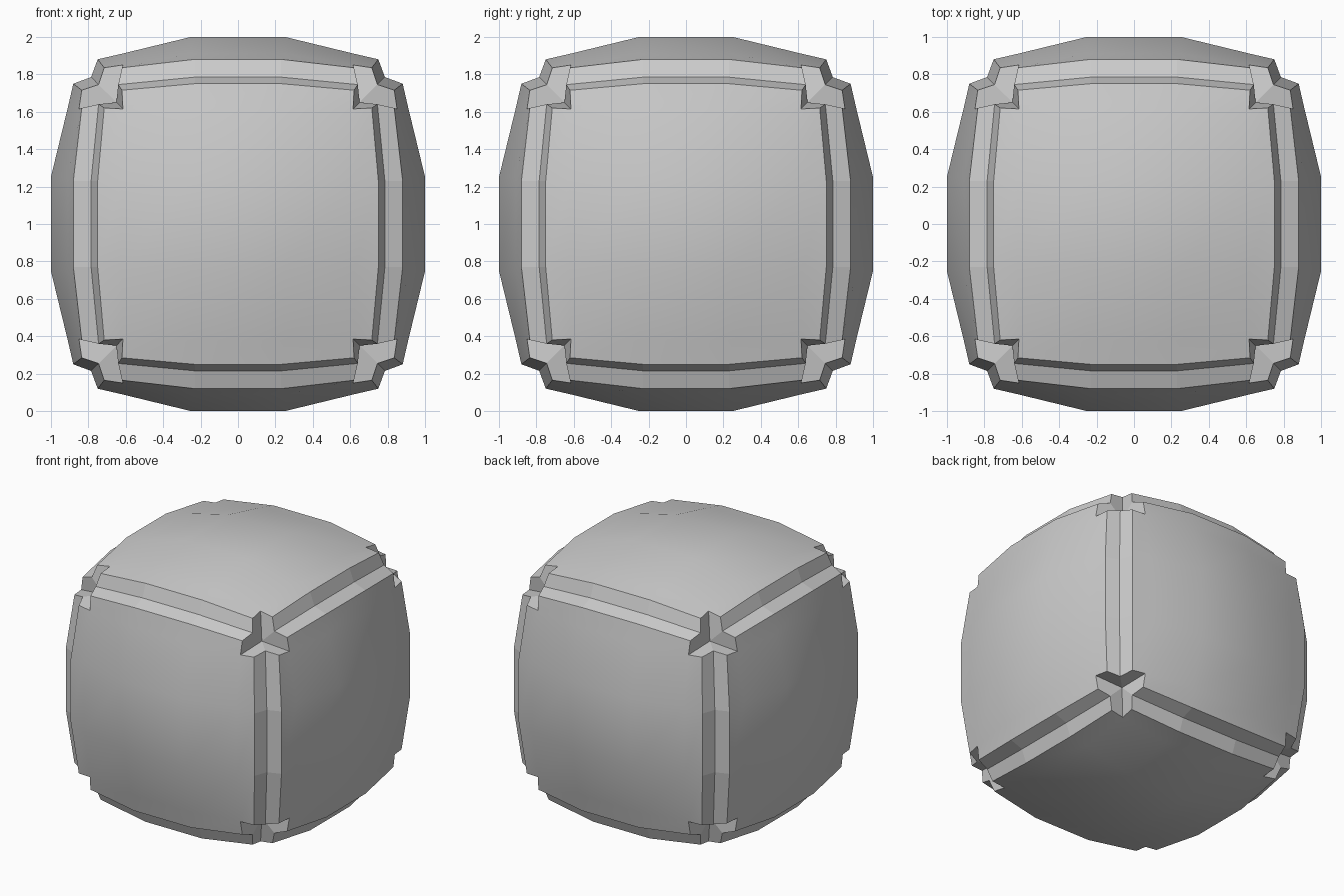
import bpy, bmesh
from math import pi
from mathutils import Matrix, Vector

if "Cube" in bpy.data.objects:
    bpy.data.objects.remove(bpy.data.objects["Cube"])

# One quarter of the bulged top panel, by grid rank (0 = centre, 2 = rim)
PANEL = {(0, 0): (.25, .25, 1), (1, 0): (.62, .25, .91), (2, 0): (.75, .23, .88),
         (1, 1): (.615, .615, .85), (2, 1): (.715, .62, .835)}
GROOVE = {0: (.785, .23, .785), 1: (.745, .64, .745)}   # bottom line of the edge groove
CORNER = (.65, .65, .65)                                # deepest point of the corner notch

RANK = [(2, -1), (1, -1), (0, -1), (0, 1), (1, 1), (2, 1)]


def panel_point(i, j):
    (a, sx), (b, sy) = RANK[i], RANK[j]
    if a >= b:
        x, y, z = PANEL[a, b]
    else:
        y, x, z = PANEL[b, a]
    return Vector((x * sx, y * sy, z))


def groove_point(j):
    b, s = RANK[j]
    x, y, z = GROOVE[b]
    return Vector((x, y * s, z))


bm = bmesh.new()


def add(points, m, smooth=False):
    f = bm.faces.new([bm.verts.new(m @ p) for p in points])
    f.smooth = smooth


# Top, four sides, bottom
sides = [Matrix.Identity(3), Matrix.Rotation(pi, 3, 'X')]
sides += [Matrix.Rotation(k * pi / 2, 3, 'Z') @ Matrix.Rotation(pi / 2, 3, 'X') for k in range(4)]

for side in sides:
    # Smooth panel with its four corners left out
    for i in range(5):
        for j in range(5):
            if not (i in (0, 4) and j in (0, 4)):
                add([panel_point(i, j), panel_point(i + 1, j),
                     panel_point(i + 1, j + 1), panel_point(i, j + 1)], side, True)
    for k in range(4):
        m = side @ Matrix.Rotation(k * pi / 2, 3, 'Z')
        # Groove wall below the rim
        for j in range(1, 4):
            add([panel_point(5, j), groove_point(j), groove_point(j + 1), panel_point(5, j + 1)], m)
        # Two halves of the corner notch walls
        for s in (1, -1):
            j = 4 if s > 0 else 1
            c = Vector((CORNER[0], CORNER[1] * s, CORNER[2]))
            add([c, panel_point(4, j), panel_point(5, j), groove_point(j)], m)

bmesh.ops.remove_doubles(bm, verts=bm.verts[:], dist=.001)
bmesh.ops.recalc_face_normals(bm, faces=bm.faces[:])
bmesh.ops.translate(bm, verts=bm.verts[:], vec=(0, 0, 1))

mesh = bpy.data.meshes.new("panelled_cube")
bm.to_mesh(mesh)
bm.free()
bpy.context.collection.objects.link(bpy.data.objects.new("panelled_cube", mesh))
